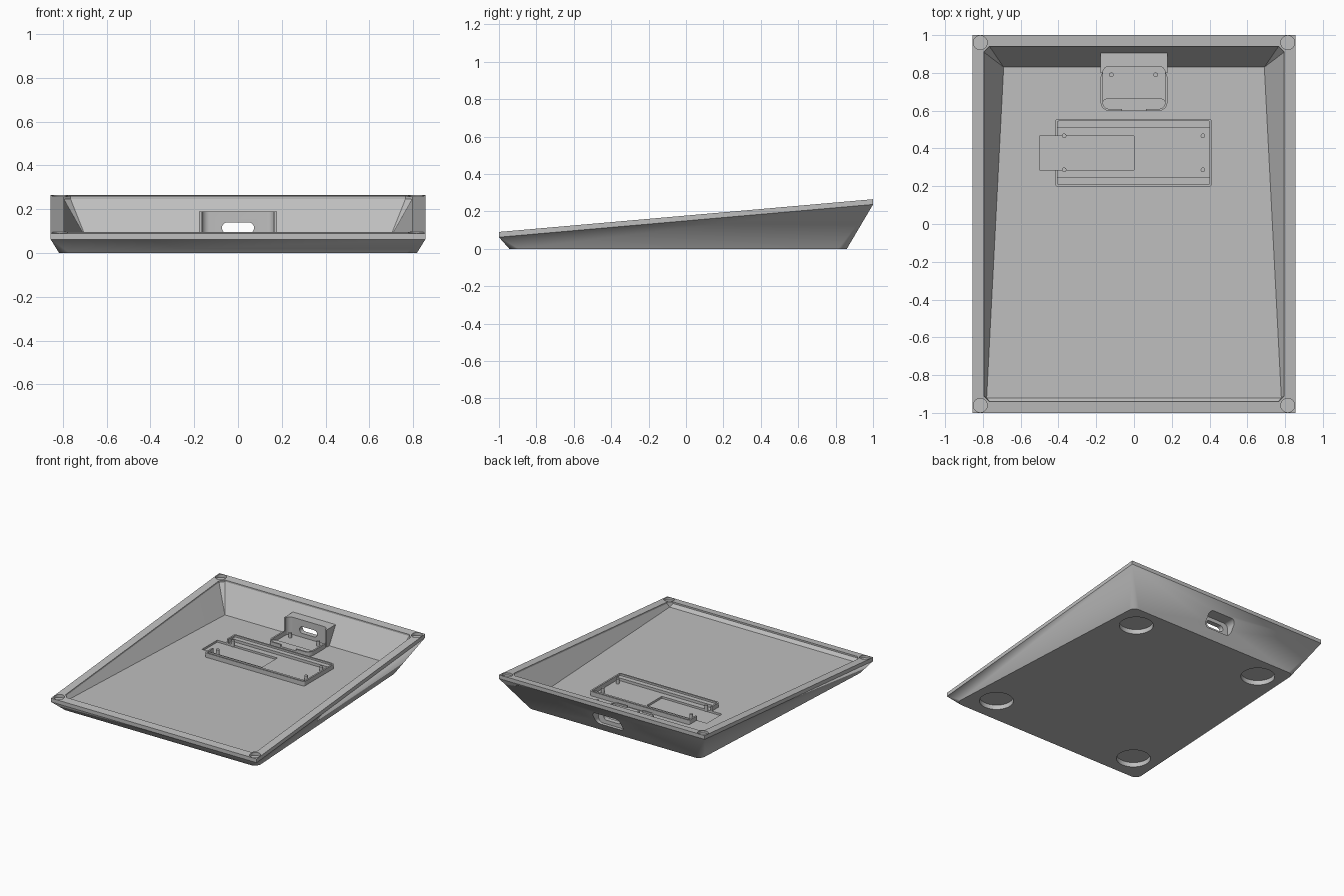
import bpy, bmesh, math

cube = bpy.data.objects.get("Cube")
if cube:
    bpy.data.objects.remove(cube, do_unlink=True)

grey = bpy.data.materials.new("matte_grey")
grey.use_nodes = True
COLOR = (0.52, 0.52, 0.52, 1)
grey.diffuse_color = COLOR
grey.node_tree.nodes["Principled BSDF"].inputs["Base Color"].default_value = COLOR

FLOOR = 0.06


def top(y):
    """Height of the sloping rim."""
    return 0.1775 + 0.0875 * y


def hull(name, points):
    """Convex solid around a set of points."""
    bm = bmesh.new()
    for p in points:
        bm.verts.new(p)
    bmesh.ops.convex_hull(bm, input=bm.verts[:])
    loose = [v for v in bm.verts if not v.link_faces]
    bmesh.ops.delete(bm, geom=loose, context='VERTS')
    bmesh.ops.dissolve_limit(bm, angle_limit=0.002, verts=bm.verts[:], edges=bm.edges[:])
    bmesh.ops.recalc_face_normals(bm, faces=bm.faces[:])
    mesh = bpy.data.meshes.new(name)
    bm.to_mesh(mesh)
    bm.free()
    mesh.materials.append(grey)
    obj = bpy.data.objects.new(name, mesh)
    bpy.context.collection.objects.link(obj)
    return obj


def outline(x0, x1, y0, y1, r=0.0, steps=8):
    """Rounded rectangle as 2D points."""
    if r == 0:
        return [(x0, y0), (x1, y0), (x1, y1), (x0, y1)]
    centres = [(x1 - r, y1 - r), (x0 + r, y1 - r), (x0 + r, y0 + r), (x1 - r, y0 + r)]
    return [(cx + r * math.cos(a), cy + r * math.sin(a))
            for q, (cx, cy) in enumerate(centres)
            for a in [(q + i / steps) * math.pi / 2 for i in range(steps + 1)]]


def slab(name, x0, x1, y0, y1, z0, z1, r=0.0):
    return hull(name, [(x, y, z) for x, y in outline(x0, x1, y0, y1, r) for z in (z0, z1)])


def rod(name, x, y, z0, z1, r):
    ring = [(x + r * math.cos(i * math.pi / 16), y + r * math.sin(i * math.pi / 16))
            for i in range(32)]
    return hull(name, [(px, py, z) for px, py in ring for z in (z0, z1)])


def combine(obj, other, operation='DIFFERENCE'):
    """Apply a boolean and discard the second solid."""
    mod = obj.modifiers.new("cut", 'BOOLEAN')
    mod.operation, mod.solver, mod.object = operation, 'EXACT', other
    bpy.context.view_layer.objects.active = obj
    bpy.ops.object.modifier_apply(modifier=mod.name)
    bpy.data.objects.remove(other, do_unlink=True)


# Outer shell: sharp rim above, tapering to a base with rounded corners
rim = outline(-0.855, 0.855, -1, 1)
points = [(x, y, top(y) - drop) for x, y in rim for drop in (0, 0.028)]
R = 0.05
for side in (-1, 1):
    for x, y, sy in ((0.817, -0.945, -1), (0.725, 0.86, 1)):
        for i in range(13):
            a = i / 12 * math.pi / 2
            points.append((side * (x - R + R * math.cos(a)),
                           y + sy * (R * math.sin(a) - R), 0))
shell = hull("case_shell", points)

# Tapered cavity with clipped upper corners
clip = 0.03
points = []
for side in (-1, 1):
    for sy in (-1, 1):
        for x, y in ((0.795, 0.94 - clip), (0.795 - clip, 0.94)):
            y *= sy
            points += [(side * x, y, top(y) - 0.012), (side * x, y, top(y) + 0.1)]
    points += [(side * 0.78, -0.92, FLOOR), (side * 0.69, 0.83, FLOOR)]
combine(shell, hull("cavity", points))

# Port block against the back wall, and the small rounded tray in front of it
profile = [(0.80, 0.045), (0.80, 0.19), (0.93, 0.19), (0.85, 0.045)]
combine(shell, hull("block", [(x, y, z) for x in (-0.177, 0.177) for y, z in profile]), 'UNION')
combine(shell, slab("tray", -0.177, 0.177, 0.597, 0.82, 0.045, 0.093, 0.05), 'UNION')
combine(shell, slab("tray_well", -0.165, 0.165, 0.609, 0.835, FLOOR, 0.3, 0.035))
combine(shell, slab("tray_notch", -0.063, 0.063, 0.58, 0.63, 0.08, 0.3))

# Port: recess from outside and slot through the wall
def port(name, w, z0, z1, y0, y1, r):
    return hull(name, [(x, y, z) for x, z in outline(-w, w, z0, z1, r) for y in (y0, y1)])

combine(shell, port("port_recess", 0.115, 0.062, 0.168, 0.872, 1.1, 0.035))
combine(shell, port("port_slot", 0.073, 0.09, 0.14, 0.7, 1.1, 0.0245))

# Board frame with open left end
combine(shell, slab("frame", -0.417, 0.412, 0.197, 0.557, 0.045, 0.093, 0.015), 'UNION')
combine(shell, slab("frame_well", -0.405, 0.40, 0.209, 0.545, FLOOR, 0.3, 0.008))
combine(shell, slab("board_pocket", -0.5, 0.0, 0.287, 0.467, 0.045, 0.3))

# Foot recesses underneath and round recesses in the rim corners
for side in (-1, 1):
    for x, y in ((0.55, 0.68), (0.62, -0.745)):
        combine(shell, rod("foot_recess", side * x, y, -0.1, 0.035, 0.118))
    for y in (-0.96, 0.96):
        combine(shell, rod("corner_recess", side * 0.814, y, top(y) - 0.02, top(y) + 0.1, 0.037))

# Support ledges and locating pegs
parts = [shell]
for name, y0, y1 in (("back", 0.51, 0.547), ("front", 0.207, 0.245)):
    parts.append(slab("frame_ledge_" + name, -0.407, 0.402, y0, y1, 0.055, 0.08))
parts.append(slab("tray_ledge", -0.167, 0.167, 0.607, 0.665, 0.055, 0.08, 0.028))
pegs = [(x, y) for x in (-0.37, 0.365) for y in (0.287, 0.467)] + [(-0.12, 0.79), (0.115, 0.79)]
for i, (x, y) in enumerate(pegs):
    parts.append(rod(f"locating_peg_{i + 1}", x, y, 0.05, 0.095, 0.012))

bpy.ops.object.select_all(action='DESELECT')
for obj in parts:
    obj.select_set(True)
bpy.context.view_layer.objects.active = shell
bpy.ops.object.shade_smooth_by_angle(angle=math.radians(25))
